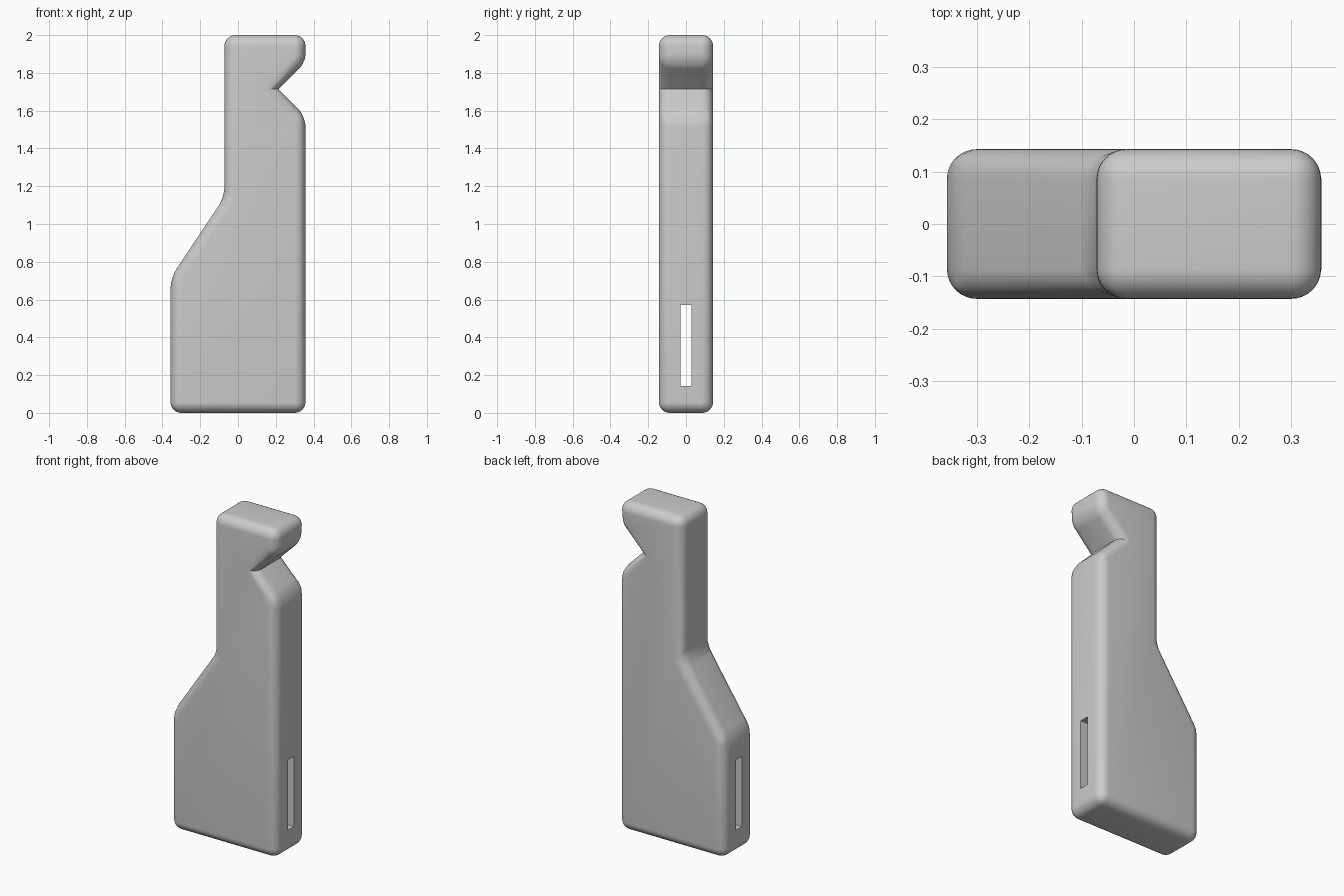
import bpy
import bmesh

cube = bpy.data.objects.get("Cube")
if cube:
    bpy.data.objects.remove(cube, do_unlink=True)

U = 2 / 14            # module: the body is 14 modules tall
ROUND = 0.4 * U       # edge rounding
NOTCH = (1.5, 12)     # inner point of the notch, in modules

grey = bpy.data.materials.new("plain_grey")
grey.use_nodes = True
colour = (0.6, 0.6, 0.6, 1)
grey.diffuse_color = colour
grey.node_tree.nodes["Principled BSDF"].inputs["Base Color"].default_value = colour


def make_object(name, bm):
    bmesh.ops.recalc_face_normals(bm, faces=bm.faces)
    mesh = bpy.data.meshes.new(name)
    bm.to_mesh(mesh)
    bm.free()
    mesh.materials.append(grey)
    obj = bpy.data.objects.new(name, mesh)
    bpy.context.collection.objects.link(obj)
    return obj


def extrude_profile(points, thickness):
    """Extrude an xz outline along y, centred on y = 0."""
    bm = bmesh.new()
    face = bm.faces.new([bm.verts.new((x * U, -thickness / 2, z * U)) for x, z in points])
    new = bmesh.ops.extrude_face_region(bm, geom=[face])["geom"]
    verts = [v for v in new if isinstance(v, bmesh.types.BMVert)]
    bmesh.ops.translate(bm, verts=verts, vec=(0, thickness, 0))
    return bm


# Body: stepped outline with a notch, every edge rounded but the notch crease
outline = [(-2.5, 0), (2.5, 0), (2.5, 11), NOTCH, (2.5, 13),
           (2.5, 14), (-0.5, 14), (-0.5, 8), (-2.5, 5)]
bm = extrude_profile(outline, 2 * U)


def is_crease(edge):
    return all(abs(v.co.x - NOTCH[0] * U) < 1e-4 and abs(v.co.z - NOTCH[1] * U) < 1e-4
               for v in edge.verts)


bmesh.ops.bevel(bm, geom=[e for e in bm.edges if not is_crease(e)], offset=ROUND,
                offset_type='OFFSET', segments=8, profile=0.5, affect='EDGES')
body = make_object("body", bm)

# Slot: a narrow rectangular passage through the lower body
slot = extrude_profile([(-4, 1), (4, 1), (4, 4), (-4, 4)], 0.4 * U)
cutter = make_object("slot_cutter", slot)
cut = body.modifiers.new("slot", 'BOOLEAN')
cut.operation = 'DIFFERENCE'
cut.solver = 'EXACT'
cut.object = cutter

# Apply the cut, then drop the cutter
bpy.context.view_layer.objects.active = body
bpy.ops.object.select_all(action='DESELECT')
body.select_set(True)
bpy.ops.object.modifier_apply(modifier=cut.name)
bpy.data.objects.remove(cutter, do_unlink=True)

bpy.ops.object.shade_smooth_by_angle(angle=0.6)
